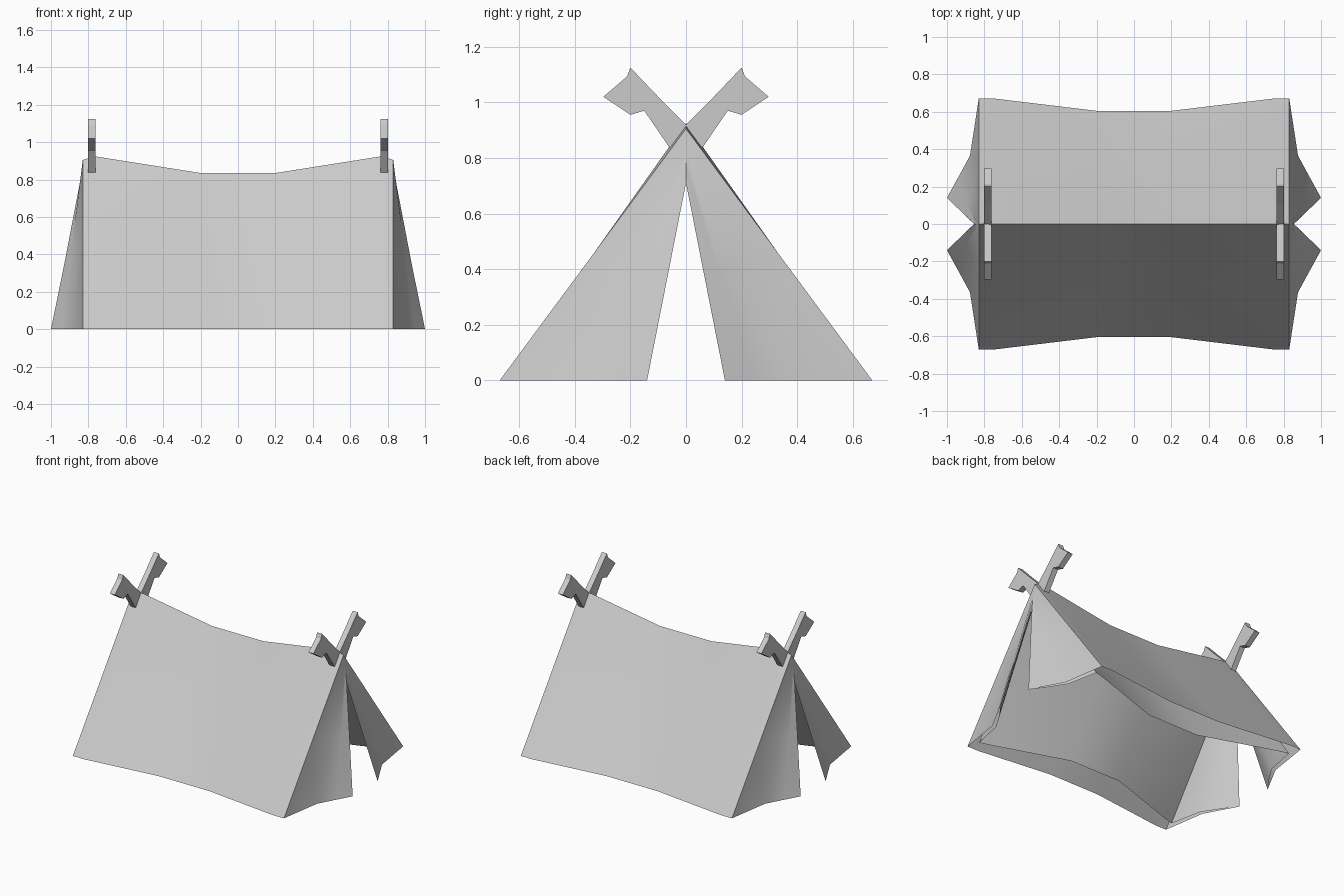
import bpy
import bmesh

if "Cube" in bpy.data.objects:
    bpy.data.objects.remove(bpy.data.objects["Cube"])


def finish(name, bm, merge):
    bmesh.ops.recalc_face_normals(bm, faces=bm.faces)
    me = bpy.data.meshes.new(name)
    bm.to_mesh(me)
    bm.free()
    ob = bpy.data.objects.new(name, me)
    bpy.context.collection.objects.link(ob)
    mod = ob.modifiers.new("mirror", 'MIRROR')
    mod.use_axis = (True, True, False)
    mod.use_mirror_merge = merge
    mod.merge_threshold = 0.0005
    # bake the mirror so the shading is set on the whole part
    bpy.ops.object.select_all(action='DESELECT')
    ob.select_set(True)
    bpy.context.view_layer.objects.active = ob
    bpy.ops.object.modifier_apply(modifier=mod.name)
    return ob


def sheet(bm, tops, bottoms):
    """Grid of 3 rows: ridge, slightly sagging middle, ground."""
    rows = [[], [], []]
    sags = [0.97, 0.97, 0.985, 1, 1, 1, 1]
    for (tx, tz), (bx, by), sag in zip(tops, bottoms, sags):
        rows[0].append(bm.verts.new((tx, 0, tz)))
        rows[1].append(bm.verts.new(((tx + bx) / 2, by / 2 * sag, tz / 2 * sag)))
        rows[2].append(bm.verts.new((bx, by, 0)))
    for a, b in zip(rows, rows[1:]):
        for i in range(len(a) - 1):
            bm.faces.new((a[i], a[i + 1], b[i + 1], b[i]))
    return rows


# tent cloth: one quarter, first four columns are roof, the rest is the door flap
outer_top = [(0, .835), (.2, .835), (.77, .925), (.83, .905),
             (.838, .84), (.847, .775), (.855, .71)]
outer_bottom = [(0, .605), (.2, .605), (.74, .67), (.83, .67),
                (.877, .365), (.945, .24), (1.0, .14)]
# lining: hangs further inside, meeting the cloth at the door opening
inner_top = [(0, .745), (.2, .745), (.72, .835), (.805, .845),
             (.822, .80), (.838, .755), (.855, .71)]
inner_bottom = [(0, .385), (.2, .385), (.72, .56), (.805, .585),
                (.85, .36), (.93, .235), (1.0, .14)]
bm = bmesh.new()
sheet(bm, outer_top, outer_bottom)
sheet(bm, inner_top, inner_bottom)
# join the two sheets at the door edge
bmesh.ops.remove_doubles(bm, verts=bm.verts, dist=0.0005)
finish("tent_cloth", bm, True)
bpy.ops.object.shade_smooth_by_angle(angle=0.52)

# crossed pole ends with notched heads
profile = [(.2, 1.125), (.212, 1.093), (.297, 1.02), (.2, .955), (.15, .97),
           (.06, .838), (.0, .86), (-.005, .915), (.1, 1.02)]
bm = bmesh.new()
face = bm.faces.new([bm.verts.new((.762, y, z)) for y, z in profile])
ext = bmesh.ops.extrude_face_region(bm, geom=[face], use_keep_orig=True)
moved = [v for v in ext["geom"] if isinstance(v, bmesh.types.BMVert)]
bmesh.ops.translate(bm, verts=moved, vec=(.039, 0, 0))
finish("crossed_poles", bm, False)
